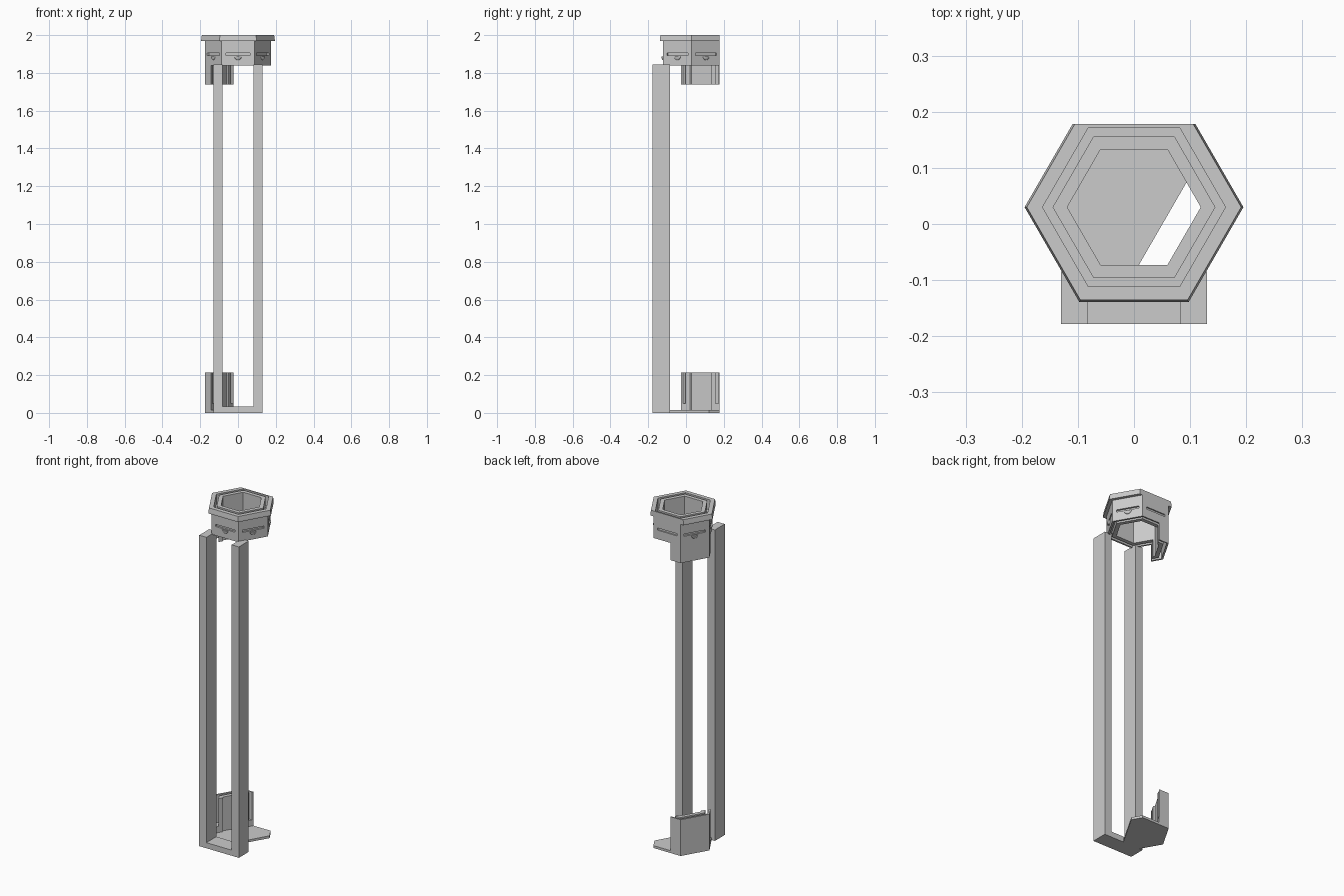
import bpy, bmesh, math
from mathutils import Vector, Matrix

if "Cube" in bpy.data.objects:
    bpy.data.objects.remove(bpy.data.objects["Cube"])

CENTRE = Vector((0, 0.03, 0))
BACK = 0.178                                   # flat wall side
OPEN_DIR = Vector((math.cos(math.radians(150)), math.sin(math.radians(150)), 0))
R_BORE, R_GROOVE_IN, R_GROOVE_OUT, R_BODY, R_RIM = 0.119, 0.145, 0.163, 0.175, 0.195

grey = bpy.data.materials.new("plain grey")
grey.use_nodes = True
colour = (0.6, 0.6, 0.6, 1)
grey.diffuse_color = colour
grey.node_tree.nodes["Principled BSDF"].inputs["Base Color"].default_value = colour


def make(name, bm):
    bmesh.ops.recalc_face_normals(bm, faces=bm.faces)
    mesh = bpy.data.meshes.new(name)
    bm.to_mesh(mesh)
    bm.free()
    mesh.materials.append(grey)
    obj = bpy.data.objects.new(name, mesh)
    bpy.context.collection.objects.link(obj)
    return obj


def slice_off(bm, point, normal):
    """Remove everything beyond a plane and cap the cut."""
    geom = bm.verts[:] + bm.edges[:] + bm.faces[:]
    bmesh.ops.bisect_plane(bm, geom=geom, plane_co=point, plane_no=normal, clear_outer=True)
    bmesh.ops.holes_fill(bm, edges=[e for e in bm.edges if e.is_boundary])


def hexagon(name, profile, closed=False, keep_from=None, flat_back=True):
    """Sweep (radius, z) points round six corners; a closed profile makes a tube."""
    bm = bmesh.new()
    loops = [[bm.verts.new(CENTRE + Vector((r * math.cos(k * math.pi / 3),
                                            r * math.sin(k * math.pi / 3), z)))
              for k in range(6)] for r, z in profile]
    pairs = list(zip(loops, loops[1:]))
    if closed:
        pairs.append((loops[-1], loops[0]))
    else:
        bm.faces.new(loops[0])
        bm.faces.new(loops[-1])
    for a, b in pairs:
        for k in range(6):
            n = (k + 1) % 6
            bm.faces.new((a[k], a[n], b[n], b[k]))
    if flat_back:
        slice_off(bm, Vector((0, BACK, 0)), Vector((0, 1, 0)))
    if keep_from is not None:
        slice_off(bm, CENTRE + OPEN_DIR * keep_from, -OPEN_DIR)
    return make(name, bm)


def tube(name, r_in, r_out, z0, z1, **kw):
    return hexagon(name, [(r_in, z0), (r_out, z0), (r_out, z1), (r_in, z1)], closed=True, **kw)


def box(name, low, high, turn=None):
    low, high = Vector(low), Vector(high)
    bm = bmesh.new()
    bmesh.ops.create_cube(bm, size=1)
    for v in bm.verts:
        v.co = (low + high) / 2 + v.co * (high - low)
    if turn is not None:
        bm.transform(Matrix.Translation(CENTRE) @ Matrix.Rotation(turn, 4, "Z"))
    return make(name, bm)


def combine(obj, tool, operation="DIFFERENCE"):
    mod = obj.modifiers.new(operation.lower(), "BOOLEAN")
    mod.object, mod.operation, mod.solver = tool, operation, "EXACT"
    bpy.context.view_layer.objects.active = obj
    bpy.ops.object.modifier_apply(modifier=mod.name)
    bpy.data.objects.remove(tool)


# Upper collar: body with a slightly tapered rim, bored through
collar = hexagon("upper_collar", [(R_BODY, 1.84), (R_BODY, 1.968), (R_RIM, 1.968),
                                  (R_RIM, 1.975), (0.191, 2.0)])
combine(collar, tube("skirt", R_BORE, R_BODY, 1.738, 1.86, keep_from=0.094), "UNION")
combine(collar, hexagon("bore", [(R_BORE, 1.7), (R_BORE, 2.1)], flat_back=False))
# Ring grooves in the top and underside
for z0, z1 in ((1.94, 2.1), (1.7, 1.87)):
    combine(collar, tube("groove", R_GROOVE_IN, R_GROOVE_OUT, z0, z1, flat_back=False))

# Slit in every side, with a small rounded lip below all but the back one
apothem = R_BODY * math.cos(math.pi / 6)
for k in range(6):
    turn = math.radians(30 + 60 * k)
    combine(collar, box("slit", (apothem - 0.011, -0.064, 1.893), (0.17, 0.064, 1.906), turn))
    if k != 1:
        bm = bmesh.new()
        bmesh.ops.create_uvsphere(bm, u_segments=16, v_segments=8, radius=1)
        bm.transform(Matrix.Translation(CENTRE) @ Matrix.Rotation(turn, 4, "Z")
                     @ Matrix.Translation((apothem, 0, 1.888))
                     @ Matrix.Diagonal((0.009, 0.02, 0.02, 1)))
        slice_off(bm, Vector((0, 0, 1.887)), Vector((0, 0, 1)))
        make("slit_lip", bm)

# Lower seat: cut-off floor plate and grooved back wall
hexagon("seat_floor", [(R_BODY, 0), (R_BODY, 0.014)], keep_from=-0.059)
wall = tube("seat_wall", R_BORE, R_BODY, 0.001, 0.215, keep_from=0.094)
combine(wall, tube("groove", R_GROOVE_IN, R_GROOVE_OUT, 0.05, 0.3, flat_back=False))

# Two long rails joined by a foot bar
for side, name in ((-1, "right_rail"), (1, "left_rail")):
    xs = sorted((side * 0.083, side * 0.13))
    box(name, (xs[0], -BACK, 0), (xs[1], -0.085, 1.845))
box("foot_bar", (-0.083, -BACK, 0), (0.083, -0.085, 0.033))
